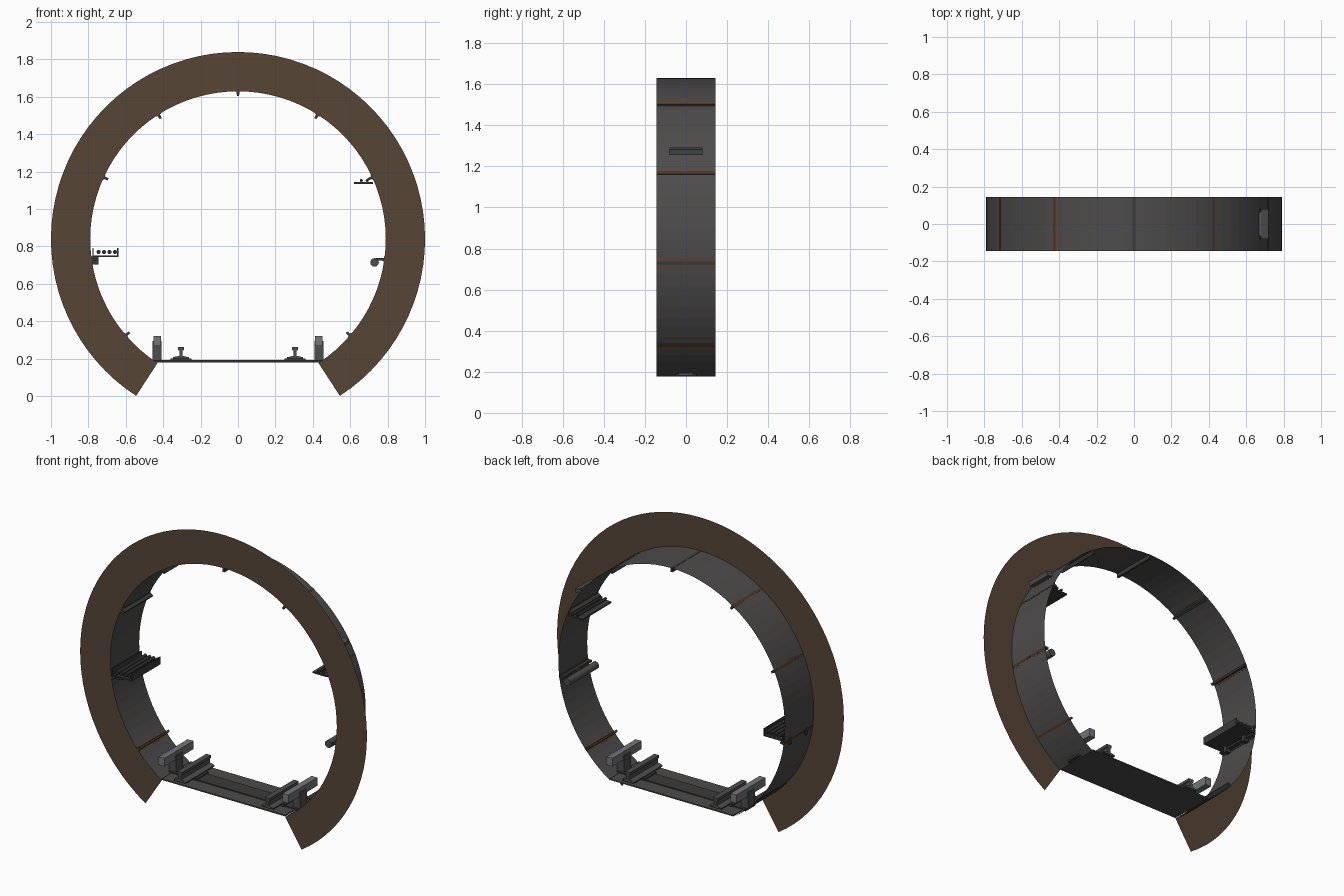
import bpy, bmesh, math
from mathutils import Matrix

if "Cube" in bpy.data.objects:
    bpy.data.objects.remove(bpy.data.objects["Cube"])

CZ, R, RO, HALF = 0.839, 0.79, 1.0, 0.144
END = math.radians(147)
STEP = 2 * END / 9


def mat(name, c):
    m = bpy.data.materials.new(name)
    m.diffuse_color = (*c, 1)
    m.use_nodes = True
    m.node_tree.nodes["Principled BSDF"].inputs["Base Color"].default_value = m.diffuse_color
    return m


EARTH = mat("earth_brown", (0.095, 0.06, 0.037))
LINING = mat("lining_grey", (0.075, 0.071, 0.07))
DARK = mat("dark_iron", (0.045, 0.044, 0.044))
STEEL = mat("rail_steel", (0.075, 0.075, 0.078))
GUARD = mat("guard_grey", (0.17, 0.18, 0.195))
LENS = mat("lamp_lens", (0.3, 0.31, 0.33))
RUST = mat("rust", (0.13, 0.06, 0.03))
CABLE = mat("cable_black", (0.03, 0.03, 0.032))


def finish(bm, name, m):
    me = bpy.data.meshes.new(name)
    bm.to_mesh(me)
    bm.free()
    me.materials.append(m)
    ob = bpy.data.objects.new(name, me)
    bpy.context.collection.objects.link(ob)
    return ob


def box(name, m, x0, x1, y0, y1, z0, z1, tilt=0):
    bm = bmesh.new()
    bmesh.ops.create_cube(bm, size=1)
    bm.transform(Matrix.Translation(((x0 + x1) / 2, (y0 + y1) / 2, (z0 + z1) / 2))
                 @ Matrix.Rotation(tilt, 4, 'Y')
                 @ Matrix.Diagonal((x1 - x0, y1 - y0, z1 - z0, 1)))
    return finish(bm, name, m)


def extrude_y(name, m, pts, half=HALF):
    bm = bmesh.new()
    f = bm.faces.new([bm.verts.new((x, -half, z)) for x, z in pts])
    g = bmesh.ops.extrude_face_region(bm, geom=[f])
    vs = [v for v in g["geom"] if isinstance(v, bmesh.types.BMVert)]
    bmesh.ops.translate(bm, verts=vs, vec=(0, 2 * half, 0))
    bmesh.ops.recalc_face_normals(bm, faces=bm.faces)
    return finish(bm, name, m)


def rod(name, m, x, z, r, half=HALF, n=16):
    return extrude_y(name, m, [(x + r * math.cos(2 * math.pi * i / n),
                                z + r * math.sin(2 * math.pi * i / n)) for i in range(n)], half)


def polar(a, r):
    return r * math.sin(a), CZ + r * math.cos(a)


def arc_strip(name, m, r0, y0, r1, y1, n=72):
    bm = bmesh.new()
    rows = []
    for i in range(n + 1):
        a = -END + 2 * END * i / n
        x0, z0 = polar(a, r0)
        x1, z1 = polar(a, r1)
        rows.append((bm.verts.new((x0, y0, z0)), bm.verts.new((x1, y1, z1))))
    for p, q in zip(rows, rows[1:]):
        bm.faces.new((p[0], p[1], q[1], q[0]))
    return finish(bm, name, m)


# Cut ground face and tunnel lining
arc_strip("ground_face", EARTH, R, -HALF, RO, -HALF)
arc_strip("tunnel_lining", LINING, R, -HALF, R, HALF)

# Lining ribs with rust strips beside them
for k in range(-4, 5):
    a = k * STEP
    w = 0.008 / R
    extrude_y("lining_rib", DARK, [polar(a - w, R + 0.001), polar(a + w, R + 0.001),
                                   polar(a + w * 0.8, R - 0.025), polar(a - w * 0.8, R - 0.025)])
    if k:
        extrude_y("rust_strip", RUST, [polar(a - 2 * w, R), polar(a + 2 * w, R),
                                       polar(a + 2 * w, R - 0.003), polar(a - 2 * w, R - 0.003)],
                  HALF - 0.002)

# Track deck and sleeper
box("track_deck", LINING, -0.43, 0.43, -HALF, HALF, 0.179, 0.187)
box("sleeper", DARK, -0.45, 0.45, -0.05, 0.05, 0.18, 0.193)

# Rails, base plates and guard rails, both sides
half_rail = [(0.042, 0.2), (0.042, 0.207), (0.009, 0.215), (0.009, 0.242),
             (0.017, 0.247), (0.017, 0.263)]
for s in (-1, 1):
    c = s * 0.305
    box("rail_plate", DARK, c - 0.057, c + 0.057, -0.06, 0.06, 0.19, 0.201)
    extrude_y("rail", STEEL, [(c + x, z) for x, z in half_rail]
              + [(c - x, z) for x, z in reversed(half_rail)])
    g = s * 0.432
    box("guard_post", STEEL, g - 0.024, g + 0.024, -0.035, 0.035, 0.185, 0.295)
    box("guard_rail", GUARD, g - 0.02, g + 0.02, -HALF, HALF, 0.268, 0.32)

# Left cable tray with brackets and cables
box("left_tray_floor", DARK, -0.778, -0.64, -HALF, HALF, 0.743, 0.751)
for x in (-0.775, -0.643):
    box("left_tray_side", DARK, x - 0.003, x + 0.003, -HALF, HALF, 0.745, 0.79)
for i in range(4):
    rod("left_cable", CABLE, -0.745 + i * 0.029, 0.77, 0.011)
for y in (-0.08, 0.08):
    box("left_tray_bracket", DARK, -0.787, -0.745, y - 0.012, y + 0.012, 0.704, 0.745)

# Right cable shelf
box("right_shelf", DARK, 0.62, 0.722, -HALF, HALF, 1.134, 1.143)
for x in (0.66, 0.69):
    rod("right_cable", CABLE, x, 1.152, 0.008)

# Right water pipe and its hanger
rod("water_pipe", STEEL, 0.73, 0.714, 0.023)
box("pipe_hanger", DARK, 0.735, 0.785, -0.012, 0.012, 0.724, 0.738)

# Lamp on the outside of the lining
box("lamp_housing", STEEL, 0.676, 0.716, -0.08, 0.08, 1.261, 1.288, math.radians(15))
box("lamp_lens", LENS, 0.672, 0.68, -0.065, 0.065, 1.27, 1.29, math.radians(15))
